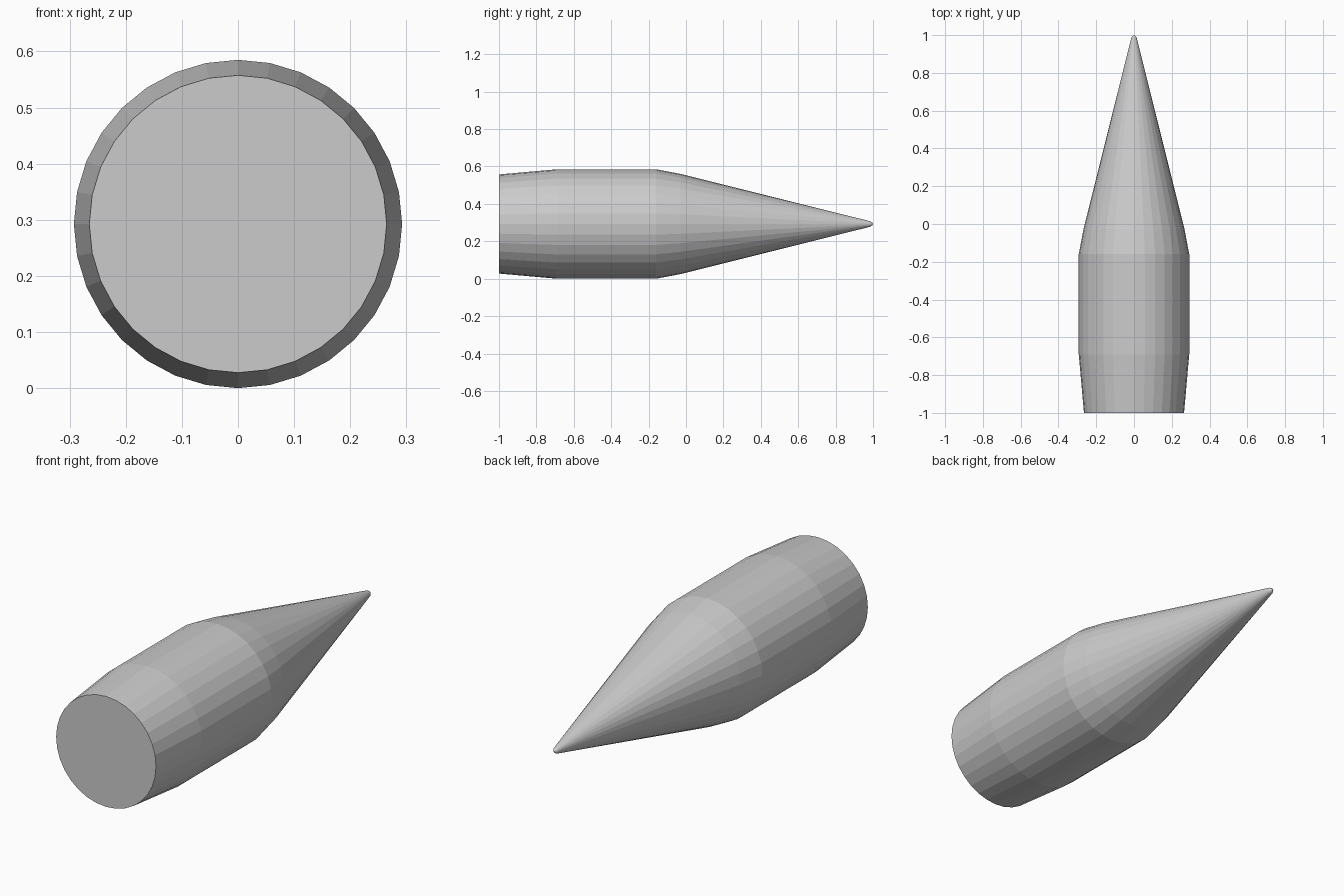
import bpy, bmesh, math

if "Cube" in bpy.data.objects:
    bpy.data.objects.remove(bpy.data.objects["Cube"])

SIDES = 32
CENTRE_Z = 0.2925

# Profile along y: (position, radius)
PROFILE = [(-1.0, 0.265), (-0.69, 0.2925), (-0.16, 0.2925), (-0.03, 0.268),
           (0.968, 0.019), (0.986, 0.014), (0.996, 0.007)]

bm = bmesh.new()

# Rings of the pointed body
rings = []
for y, r in PROFILE:
    ring = []
    for i in range(SIDES):
        a = 2 * math.pi * i / SIDES
        ring.append(bm.verts.new((r * math.cos(a), y, CENTRE_Z + r * math.sin(a))))
    rings.append(ring)

# Walls between neighbouring rings
for lower, upper in zip(rings, rings[1:]):
    for i in range(SIDES):
        j = (i + 1) % SIDES
        bm.faces.new((lower[i], lower[j], upper[j], upper[i]))

# Flat base and rounded tip
bm.faces.new(rings[0])
tip = bm.verts.new((0, 1.0, CENTRE_Z))
for i in range(SIDES):
    bm.faces.new((rings[-1][i], rings[-1][(i + 1) % SIDES], tip))

bmesh.ops.recalc_face_normals(bm, faces=bm.faces[:])
mesh = bpy.data.meshes.new("pointed_body")
bm.to_mesh(mesh)
bm.free()
body = bpy.data.objects.new("pointed_body", mesh)
bpy.context.collection.objects.link(body)
